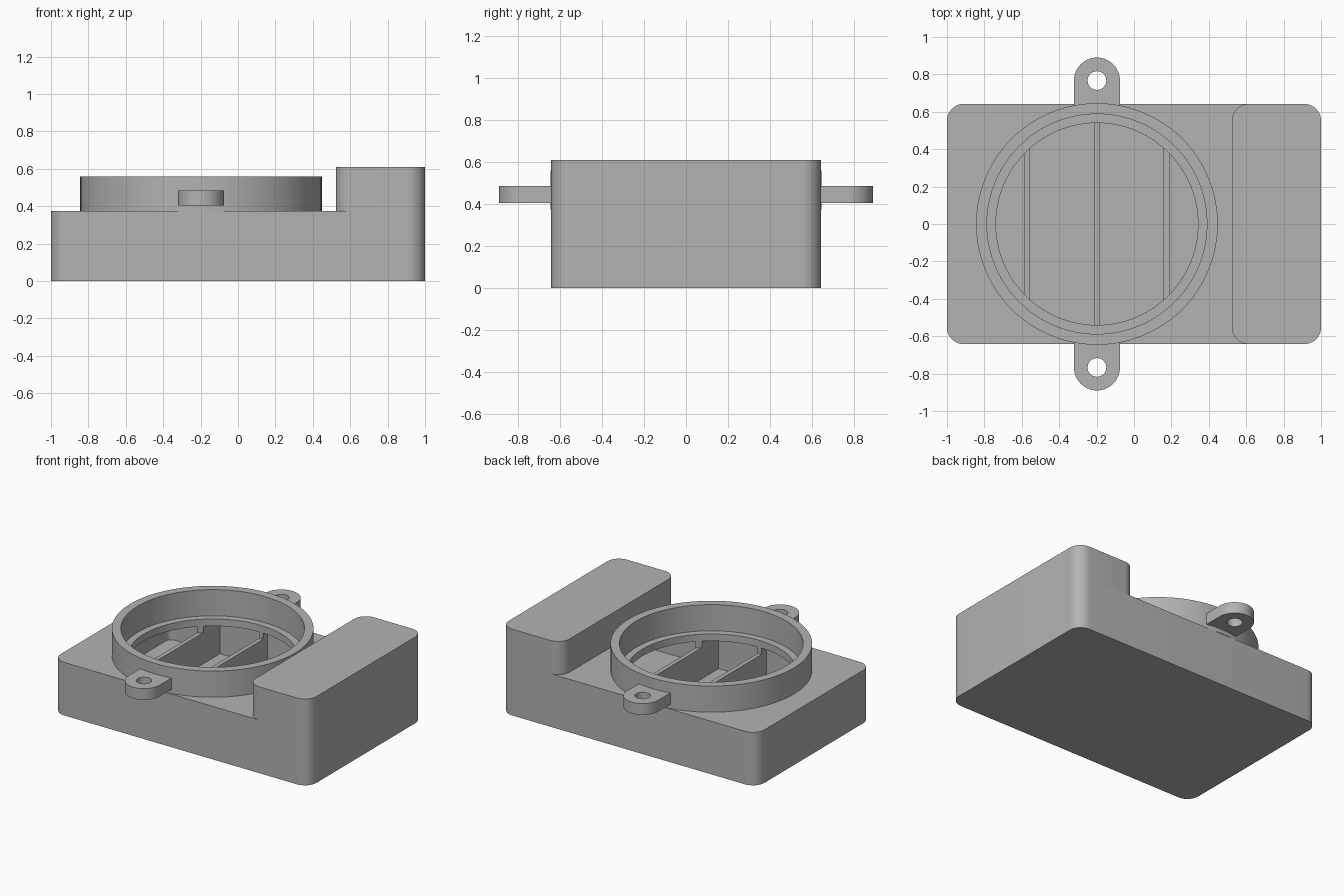
import bpy
import bmesh
from math import cos, sin, pi, radians

if "Cube" in bpy.data.objects:
    bpy.data.objects.remove(bpy.data.objects["Cube"], do_unlink=True)

grey = bpy.data.materials.new("plain grey")
grey.use_nodes = True
grey.diffuse_color = (0.45, 0.45, 0.45, 1)
grey.node_tree.nodes["Principled BSDF"].inputs["Base Color"].default_value = grey.diffuse_color

CX = -0.198                      # centre of the round opening
HALF_Y, WALL, FLOOR, DECK = 0.642, 0.05, 0.06, 0.375
HOLE_R, RIB_TOP = 0.54, 0.28


def arc(cx, cy, r, start, end, n):
    angles = [radians(start + (end - start) * i / n) for i in range(n + 1)]
    return [(cx + r * cos(a), cy + r * sin(a)) for a in angles]


def circle(cx, cy, r, n=96):
    return arc(cx, cy, r, 0, 360, n)[:-1]


def rounded_rect(x0, x1, y0, y1, r):
    pts = []
    for i, (x, y) in enumerate([(x1 - r, y1 - r), (x0 + r, y1 - r),
                                (x0 + r, y0 + r), (x1 - r, y0 + r)]):
        pts += arc(x, y, r, 90 * i, 90 * i + 90, 10)
    return pts


def prism(name, outline, low, high, along_x=False):
    """Extrude an outline along z, or along x for outlines drawn in y and z."""
    bm = bmesh.new()
    place = (lambda p: (low, p[0], p[1])) if along_x else (lambda p: (p[0], p[1], low))
    face = bm.faces.new([bm.verts.new(place(p)) for p in outline])
    new = bmesh.ops.extrude_face_region(bm, geom=[face])["geom"]
    shift = (high - low, 0, 0) if along_x else (0, 0, high - low)
    bmesh.ops.translate(bm, vec=shift, verts=[v for v in new if isinstance(v, bmesh.types.BMVert)])
    bmesh.ops.recalc_face_normals(bm, faces=bm.faces)
    mesh = bpy.data.meshes.new(name)
    bm.to_mesh(mesh)
    bm.free()
    mesh.materials.append(grey)
    obj = bpy.data.objects.new(name, mesh)
    bpy.context.collection.objects.link(obj)
    return obj


def select(obj):
    bpy.ops.object.select_all(action="DESELECT")
    obj.select_set(True)
    bpy.context.view_layer.objects.active = obj


def cut(obj, cutter):
    cutter.hide_render = True
    mod = obj.modifiers.new("cut", "BOOLEAN")
    mod.operation, mod.solver, mod.object = "DIFFERENCE", "EXACT", cutter
    select(obj)
    bpy.ops.object.modifier_apply(modifier=mod.name)
    bpy.data.objects.remove(cutter, do_unlink=True)


def smooth(obj):
    select(obj)
    bpy.ops.object.shade_smooth_by_angle(angle=radians(30))


# Hollow housing with a round opening in its deck
housing = prism("housing", rounded_rect(-1, 1, -HALF_Y, HALF_Y, 0.09), 0, DECK)
inner = HALF_Y - WALL
cut(housing, prism("cavity_cutter", rounded_rect(-1 + WALL, 1 - WALL, -inner, inner, 0.04),
                   FLOOR, DECK - WALL))
cut(housing, prism("opening_cutter", circle(CX, 0, HOLE_R), DECK - 0.1, DECK + 0.1))
smooth(housing)

# Raised block at one end
smooth(prism("raised_block", rounded_rect(0.523, 1, -HALF_Y, HALF_Y, 0.09), DECK, 0.61))

# Collar around the opening
collar = prism("collar", circle(CX, 0, 0.646), DECK, 0.56)
cut(collar, prism("collar_cutter", circle(CX, 0, 0.588), DECK - 0.1, 0.7))
smooth(collar)

# Mounting tabs with screw holes, front and back
for side, label in ((-1, "front"), (1, "back")):
    outline = [(CX + 0.123, 0.62)] + arc(CX, 0.767, 0.123, 0, 180, 24) + [(CX - 0.123, 0.62)]
    tab = prism(label + "_mounting_tab", [(x, side * y) for x, y in outline], 0.405, 0.485)
    cut(tab, prism("screw_hole_cutter", circle(CX, side * 0.767, 0.05, 32), 0.3, 0.6))
    smooth(tab)

# Ribs across the cavity, scooped lower beneath the opening
for label, offset in (("right", -0.372), ("middle", 0), ("left", 0.372)):
    x = CX + offset
    outline = [(-inner, FLOOR), (inner, FLOOR), (inner, DECK - WALL), (-inner, DECK - WALL)]
    rib = prism(label + "_rib", outline, x - 0.015, x + 0.015, along_x=True)
    cut(rib, prism("scoop_cutter", circle(CX, 0, HOLE_R), RIB_TOP, DECK + 0.1))
